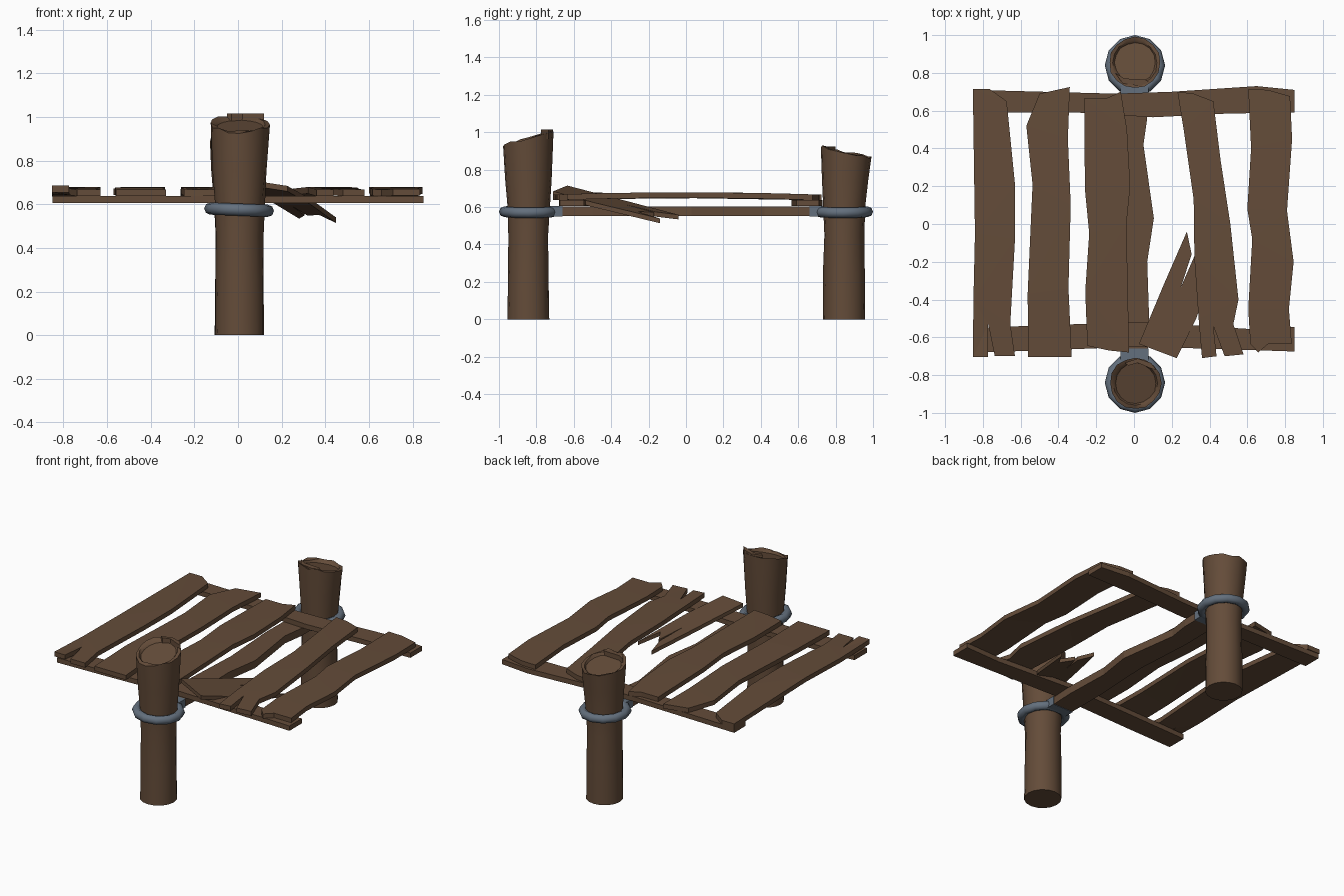
import bpy, bmesh, math, random
from mathutils import Matrix

if "Cube" in bpy.data.objects:
    bpy.data.objects.remove(bpy.data.objects["Cube"])
random.seed(4)


def material(name, rgb):
    m = bpy.data.materials.new(name)
    m.diffuse_color = (*rgb, 1)
    m.use_nodes = True
    m.node_tree.nodes["Principled BSDF"].inputs["Base Color"].default_value = m.diffuse_color
    return m


WOOD = material("brown wood", (0.127, 0.072, 0.041))
IRON = material("blue grey iron", (0.125, 0.16, 0.205))


def finish(bm, name, mat, smooth=None):
    bmesh.ops.recalc_face_normals(bm, faces=bm.faces)
    me = bpy.data.meshes.new(name)
    bm.to_mesh(me)
    bm.free()
    ob = bpy.data.objects.new(name, me)
    bpy.context.collection.objects.link(ob)
    me.materials.append(mat)
    if smooth:
        bpy.ops.object.select_all(action='DESELECT')
        ob.select_set(True)
        bpy.context.view_layer.objects.active = ob
        bpy.ops.object.shade_smooth_by_angle(angle=math.radians(smooth))
    return ob


def board(name, outline, z0, thick, lift=lambda x, y: 0):
    """Flat board cut to an outline, then bent by lift(x, y)."""
    bm = bmesh.new()
    f = bm.faces.new([bm.verts.new((x, y, z0)) for x, y in outline])
    ext = bmesh.ops.extrude_face_region(bm, geom=[f])
    for v in ext["geom"]:
        if isinstance(v, bmesh.types.BMVert):
            v.co.z += thick
    bmesh.ops.triangulate(bm, faces=[f for f in bm.faces if len(f.verts) > 4])
    for v in bm.verts:
        v.co.z += lift(v.co.x, v.co.y)
    return finish(bm, name, WOOD)


def arch(x, y):
    return 0.012 * (1 - (y / 0.7) ** 2)


# Deck planks, with split ends
board("plank_1", [(-.853, .714), (-.763, .714), (-.674, .65), (-.63, .21), (-.63, -.08), (-.655, -.53),
                  (-.63, -.7), (-.737, -.7), (-.772, -.53), (-.774, -.705), (-.853, -.705),
                  (-.85, -.4), (-.842, -.05)], .637, .03,
      lambda x, y: arch(x, y) + (.018 if x < -.773 and y < -.6 else 0))
board("plank_2", [(-.34, .725), (-.5, .69), (-.57, .52), (-.537, .21), (-.563, -.37), (-.56, -.703),
                  (-.33, -.703), (-.347, -.34), (-.335, .1), (-.35, .45)], .637, .03, arch)
board("plank_3", [(-.263, .667), (-.142, .667), (-.07, .70), (-.037, .5), (-.02, .2), (-.04, 0),
                  (-.026, -.68), (-.13, -.67), (-.247, -.645), (-.258, -.355), (-.237, -.05),
                  (-.26, .185)], .637, .03, arch)
board("plank_4", [(.23, .70), (.316, .69), (.42, .65), (.458, .34), (.51, 0), (.553, -.4), (.526, -.53),
                  (.58, -.69), (.48, -.70), (.42, -.54), (.437, -.70), (.36, -.71), (.342, -.5),
                  (.32, -.185), (.316, .13), (.263, .5)], .637, .03, arch)
board("plank_5", [(.605, .714), (.71, .71), (.826, .677), (.837, .45), (.81, .07), (.845, -.2), (.82, -.45),
                  (.835, -.635), (.71, -.635), (.658, -.68), (.616, -.635), (.605, -.45), (.626, -.08),
                  (.60, .08), (.62, .4)], .637, .03, arch)

# Snapped plank sagging through the gap
board("broken_plank", [(.026, -.635), (.226, -.71), (.33, -.5), (.45, -.14), (.37, -.26), (.32, -.17),
                       (.25, -.33), (.305, -.16), (.28, -.04), (.158, -.32)], 0, .025,
      lambda x, y: .69 - .218 * (x - .026) - .169 * (y + .635))

# Rails beneath the planks
board("back_rail", [(-.85, .71), (-.1, .69), (.2, .70), (.65, .73), (.85, .71), (.85, .59), (.5, .585),
                    (.1, .565), (-.3, .59), (-.85, .59)], .605, .032)
board("front_rail", [(-.85, -.55), (-.3, -.53), (.05, -.52), (.6, -.555), (.85, -.545), (.85, -.675),
                     (.4, -.66), (0, -.65), (-.5, -.67), (-.85, -.68)], .605, .032)

# Long centre beam joining the posts
board("centre_beam", [(-.07, .72), (.07, .72), (.07, .56), (.05, .42), (.105, .03), (.07, -.2), (.08, -.5),
                      (.07, -.72), (-.07, -.72), (-.07, -.4), (-.05, 0), (-.075, .4)], .552, .05)


# Posts flare upwards and end in a slanted, ragged cut
def post(name, cx, cy, z_mid, slope, lean):
    n = 16
    bm = bmesh.new()
    rings = []
    for z, r in [(0, .112), (.25, .11), (.45, .107), (.6, .113), (.75, .125), (None, .136),
                 ("rim", .118), ("core", .108)]:
        ring = []
        for i in range(n):
            a = 2 * math.pi * i / n
            rr = r + (random.uniform(-.003, .003) if z != 0 else 0)
            x, y = rr * math.cos(a), rr * math.sin(a)
            top = z_mid + slope * y
            if z is None:
                h = top + random.choice((0, 0, .008, .014))
            elif z == "rim":
                h = top + random.choice((0, .004, .01))
            elif z == "core":
                h = top - .012
            else:
                h = z
            ring.append(bm.verts.new((cx + x, cy + y + lean * max(0, h - .6), h)))
        rings.append(ring)
    for a, b in zip(rings, rings[1:]):
        for i in range(n):
            j = (i + 1) % n
            bm.faces.new((a[i], a[j], b[j], b[i]))
    bm.faces.new(rings[0])
    bm.faces.new(rings[-1])
    return finish(bm, name, WOOD, 35)


post("front_post", .008, -.843, .965, .3, 0)
post("back_post", .005, .845, .888, -.22, .03)

# A bark flake standing on each cut
board("front_post_flake", [(-.05, -.735), (.02, -.712), (.09, -.735), (.12, -.775), (.09, -.765),
                           (.02, -.735), (-.03, -.75)], .965, .05)
board("back_post_flake", [(-.10, .80), (-.06, .745), (.03, .73), (.08, .75), (.06, .765), (-.05, .77)],
      .885, .04)


# Iron collars and the brackets holding the beam
def collar(name, cy, tilt):
    R, r, n, m = .132, .028, 12, 8
    bm = bmesh.new()
    grid = [[bm.verts.new(((R + r * math.cos(b)) * math.cos(a), (R + r * math.cos(b)) * math.sin(a),
                           r * math.sin(b)))
             for b in (2 * math.pi * k / m for k in range(m))]
            for a in (2 * math.pi * i / n for i in range(n))]
    for i in range(n):
        for k in range(m):
            i2, k2 = (i + 1) % n, (k + 1) % m
            bm.faces.new((grid[i][k], grid[i2][k], grid[i2][k2], grid[i][k2]))
    bm.transform(Matrix.Translation((.005, cy, .575)) @ Matrix.Rotation(tilt, 4, 'Y'))
    return finish(bm, name, IRON, 50)


def bracket(name, cy):
    bm = bmesh.new()
    bmesh.ops.create_cube(bm, size=1, matrix=Matrix.Translation((.003, cy, .577))
                          @ Matrix.Diagonal((.15, .065, .056, 1)))
    return finish(bm, name, IRON)


for side, s in (("front", -1), ("back", 1)):
    collar(side + "_collar", s * .84, .04)
    bracket(side + "_bracket", s * .692)
